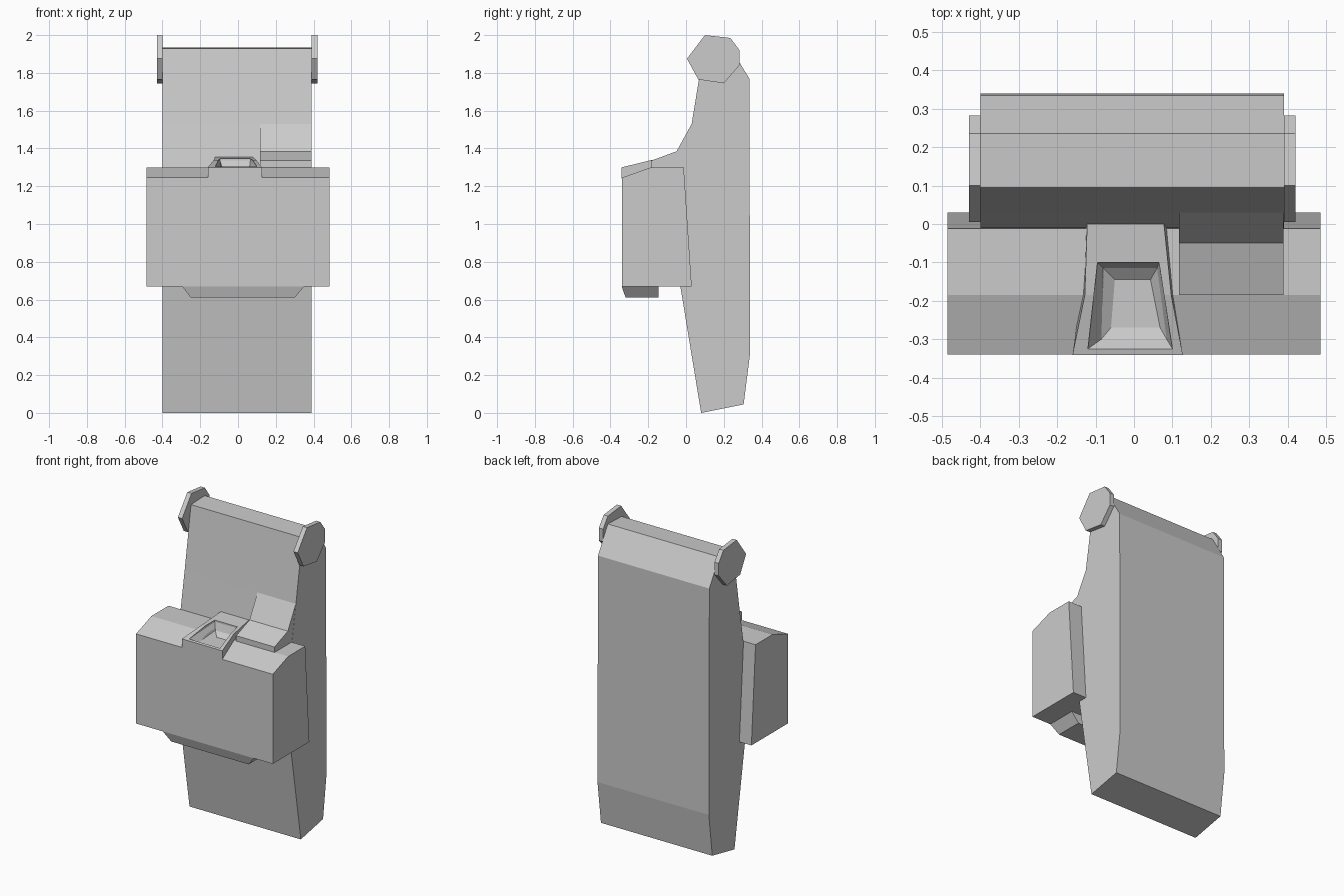
import bpy, bmesh

if "Cube" in bpy.data.objects:
    bpy.data.objects.remove(bpy.data.objects["Cube"])


def new_object(name, bm):
    bmesh.ops.recalc_face_normals(bm, faces=bm.faces[:])
    mesh = bpy.data.meshes.new(name)
    bm.to_mesh(mesh)
    bm.free()
    ob = bpy.data.objects.new(name, mesh)
    bpy.context.collection.objects.link(ob)
    return ob


def loft(name, *rings):
    """Closed solid through matching rings of points, capped at both ends."""
    bm = bmesh.new()
    loops = [[bm.verts.new(p) for p in ring] for ring in rings]
    for a, b in zip(loops, loops[1:]):
        for i in range(len(a)):
            j = (i + 1) % len(a)
            bm.faces.new((a[i], a[j], b[j], b[i]))
    bm.faces.new(loops[0])
    bm.faces.new(loops[-1])
    return new_object(name, bm)


def prism(name, profile, x0, x1):
    """Side profile (y, z) extruded along x."""
    return loft(name, [(x0, y, z) for y, z in profile], [(x1, y, z) for y, z in profile])


def quad(front, back):
    """Ring from a front and a back edge, each given as (x0, x1, y, z)."""
    a, b, y, z = front
    c, d, v, w = back
    return [(a, y, z), (b, y, z), (d, v, w), (c, v, w)]


# Tall upright back slab
prism("body", [(0.08, 0.0), (0.305, 0.045), (0.34, 0.32), (0.335, 1.77),
               (0.235, 1.935), (0.095, 1.93), (0.03, 1.53), (-0.01, 1.3),
               (-0.03, 0.67)], -0.40, 0.39)

# Wide front box
box = prism("front_box", [(-0.34, 0.67), (0.03, 0.67), (-0.012, 1.30),
                          (-0.185, 1.30), (-0.34, 1.245)], -0.485, 0.485)

# Tapered base lip under the box
loft("under_lip", quad((-0.295, 0.35, -0.34, 0.67), (-0.295, 0.35, -0.145, 0.67)),
     quad((-0.25, 0.30, -0.32, 0.61), (-0.25, 0.30, -0.145, 0.61)))

# Curved shelf on the right of the box
prism("side_shelf", [(0.03, 1.53), (-0.05, 1.385), (-0.185, 1.335),
                     (-0.185, 1.27), (0.1, 1.27), (0.1, 1.53)], 0.117, 0.389)


# Raised centre console, narrowing towards the back
def section(y, low, base, top, z):
    return [(base[0], y, low), (base[1], y, low), (top[1], y, z), (top[0], y, z)]


console = loft("console",
               section(-0.3405, 1.24, (-0.16, 0.127), (-0.16, 0.127), 1.30),
               section(-0.185, 1.24, (-0.138, 0.107), (-0.128, 0.097), 1.338),
               section(0.0, 1.24, (-0.125, 0.09), (-0.122, 0.078), 1.355))

# Basin sunk into console and box
basin = loft("basin_cutter",
             quad((-0.12, 0.10, -0.327, 1.36), (-0.095, 0.065, -0.10, 1.36)),
             quad((-0.12, 0.10, -0.325, 1.30), (-0.095, 0.065, -0.10, 1.335)),
             quad((-0.085, 0.085, -0.30, 1.272), (-0.08, 0.06, -0.115, 1.29)),
             quad((-0.06, 0.068, -0.27, 1.262), (-0.05, 0.043, -0.145, 1.265)))
basin.hide_render = True
basin.hide_viewport = False
basin.display_type = 'WIRE'
for ob in (console, box):
    cut = ob.modifiers.new("basin", 'BOOLEAN')
    cut.operation = 'DIFFERENCE'
    cut.solver = 'EXACT'
    cut.object = basin

# Faceted end discs at the top
disc = [(0.005, 1.875), (0.10, 2.0), (0.235, 1.985), (0.283, 1.92),
        (0.283, 1.84), (0.20, 1.745), (0.065, 1.765)]
for side, x0, x1 in (("left", -0.43, -0.40), ("right", 0.39, 0.42)):
    prism(side + "_end_disc", disc, x0, x1)
